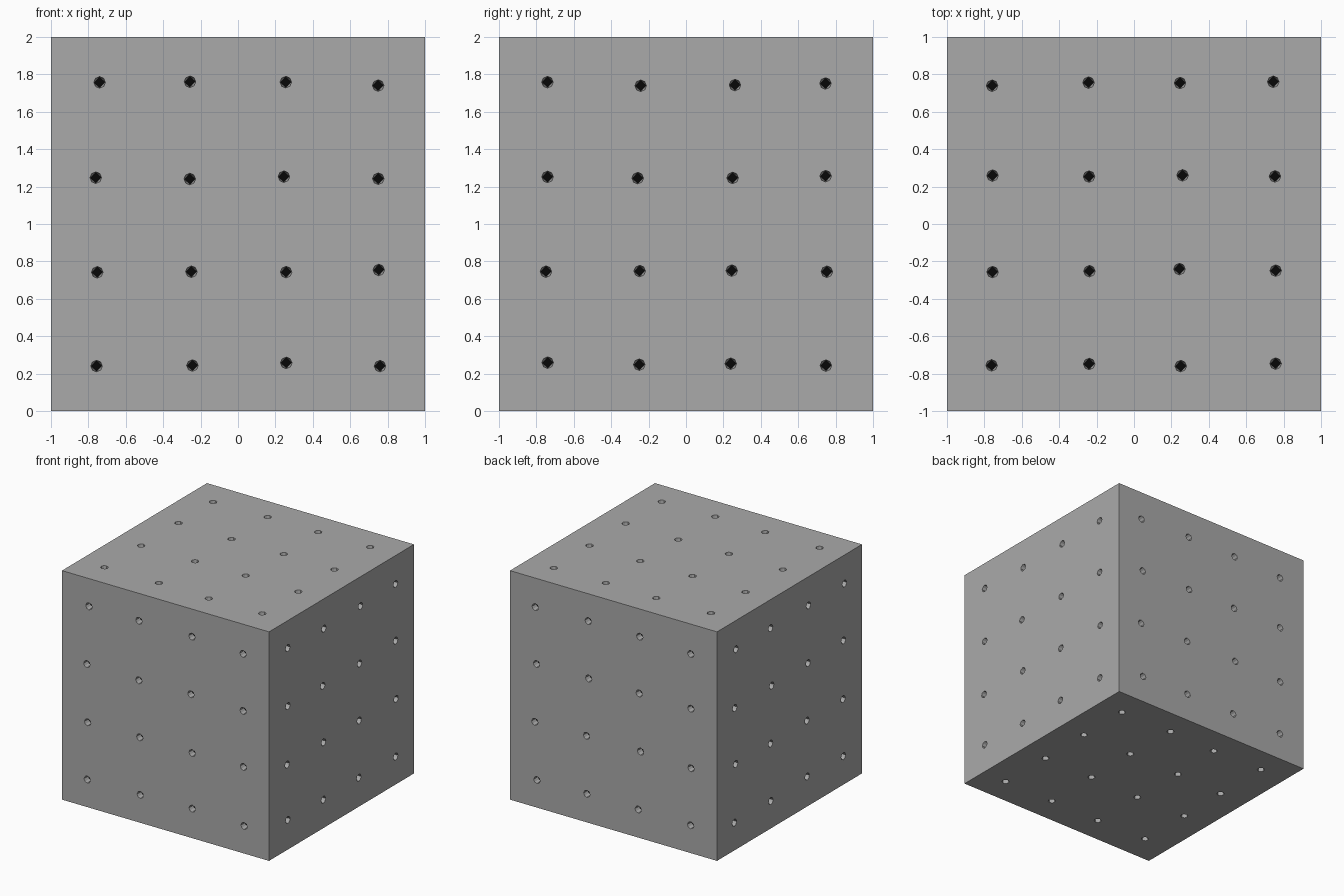
import bpy, bmesh, math, random
from mathutils import Vector

if "Cube" in bpy.data.objects:
    bpy.data.objects.remove(bpy.data.objects["Cube"])

random.seed(4)


def material(name, rgb):
    m = bpy.data.materials.new(name)
    m.diffuse_color = (*rgb, 1)
    m.use_nodes = True
    m.node_tree.nodes["Principled BSDF"].inputs["Base Color"].default_value = m.diffuse_color
    return m


grey = material("stone grey", (0.4, 0.4, 0.4))
black = material("black", (0.002, 0.002, 0.002))

N, HALF, R, DEPTH = 4, 0.25, 0.031, 0.05
X, Y, Z = Vector((1, 0, 0)), Vector((0, 1, 0)), Vector((0, 0, 1))
UP = Vector((0, 0, 1))
# outward normal, across, up for the six sides
SIDES = [(-Y, X, Z), (X, Y, Z), (Y, -X, Z), (-X, -Y, Z), (Z, X, Y), (-Z, X, -Y)]
bm = bmesh.new()


def pitted_cell(n, u, v, cu, cv):
    """One square tile with a round pit narrowing to a dark diamond."""
    ju, jv = (random.uniform(-0.012, 0.012) for _ in range(2))

    def vert(a, b, d):
        return bm.verts.new(UP + n * (1 - d) + u * a + v * b)

    rim, ring, low = [], [], []
    for k in range(8):
        c, s = math.cos(k * math.pi / 4), math.sin(k * math.pi / 4)
        m = max(abs(c), abs(s))
        rim.append(vert(cu + HALF * c / m, cv + HALF * s / m, 0))
        ring.append(vert(cu + ju + R * c, cv + jv + R * s, 0))
        r = 0.028 if k % 2 == 0 else 0.028 * math.sqrt(0.5)
        low.append(vert(cu + ju + r * c, cv + jv + r * s, DEPTH))
    for k in range(8):
        j = (k + 1) % 8
        bm.faces.new((rim[k], rim[j], ring[j], ring[k]))
        bm.faces.new((ring[k], ring[j], low[j], low[k]))
    bm.faces.new(low).material_index = 1


# four by four pits on every side
for n, u, v in SIDES:
    for i in range(N):
        for j in range(N):
            pitted_cell(n, u, v, -0.75 + 0.5 * i, -0.745 + 0.5 * j - 0.005)
bmesh.ops.remove_doubles(bm, verts=bm.verts, dist=0.0005)
bmesh.ops.recalc_face_normals(bm, faces=bm.faces)

mesh = bpy.data.meshes.new("pitted_block")
bm.to_mesh(mesh)
bm.free()
mesh.materials.append(grey)
mesh.materials.append(black)
block = bpy.data.objects.new("pitted_block", mesh)
bpy.context.collection.objects.link(block)
